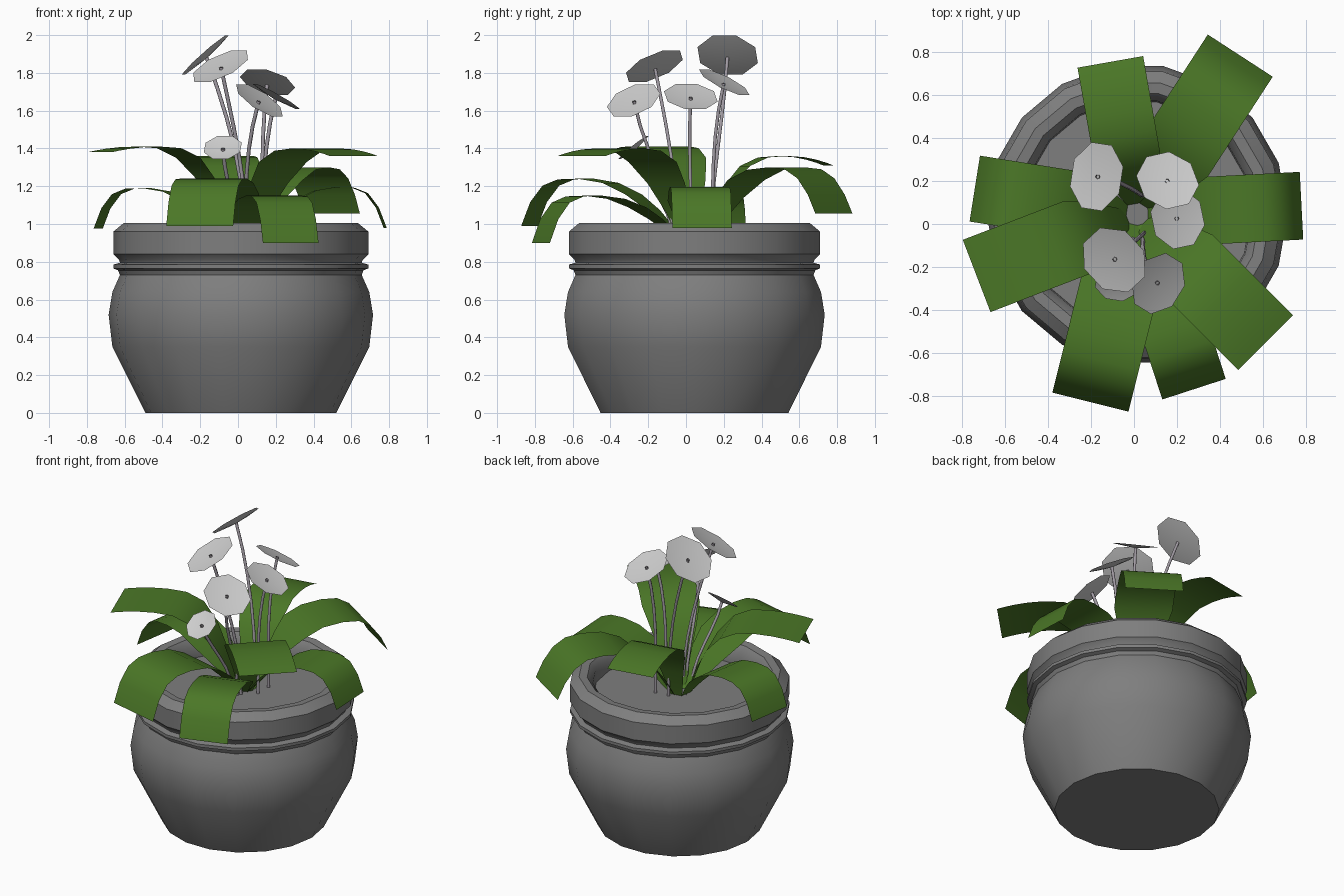
import bpy, bmesh, math
from mathutils import Vector

cube = bpy.data.objects.get("Cube")
if cube:
    bpy.data.objects.remove(cube, do_unlink=True)


def material(name, rgb):
    mat = bpy.data.materials.new(name)
    mat.use_nodes = True
    mat.diffuse_color = (*rgb, 1)
    mat.node_tree.nodes["Principled BSDF"].inputs["Base Color"].default_value = (*rgb, 1)
    return mat


clay = material("grey clay", (0.21, 0.21, 0.21))
green = material("leaf green", (0.07, 0.185, 0.02))
white = material("petal white", (0.62, 0.62, 0.62))
lilac = material("stem lilac grey", (0.36, 0.33, 0.37))

CENTRE = Vector((0.015, 0.045, 0))
SOIL = 0.88


def finish(name, bm, mat, angle=40):
    mesh = bpy.data.meshes.new(name)
    bm.to_mesh(mesh)
    bm.free()
    mesh.materials.append(mat)
    obj = bpy.data.objects.new(name, mesh)
    bpy.context.collection.objects.link(obj)
    bpy.ops.object.select_all(action="DESELECT")
    obj.select_set(True)
    bpy.context.view_layer.objects.active = obj
    bpy.ops.object.shade_smooth_by_angle(angle=math.radians(angle))
    return obj


def lathe(name, profile, sides, mat):
    """Spin a radius/height profile and cap both ends."""
    bm = bmesh.new()
    rings = []
    for r, z in profile:
        rings.append([bm.verts.new((r * math.cos(a), r * math.sin(a), z))
                      for a in (math.tau * i / sides for i in range(sides))])
    for low, high in zip(rings, rings[1:]):
        for i in range(sides):
            j = (i + 1) % sides
            bm.faces.new((low[i], low[j], high[j], high[i]))
    bm.faces.new(rings[0][::-1])
    bm.faces.new(rings[-1])
    obj = finish(name, bm, mat)
    obj.location = CENTRE
    return obj


# Pot: base, belly, thin band, thick rim, then the inside wall down to the soil
lathe("pot", [(0.505, 0), (0.68, 0.35), (0.70, 0.52), (0.68, 0.64), (0.64, 0.73),
              (0.65, 0.755), (0.675, 0.765), (0.675, 0.785), (0.64, 0.795),
              (0.645, 0.81), (0.675, 0.84), (0.675, 0.96), (0.62, 1.005),
              (0.57, 1.0), (0.535, 0.96), (0.53, SOIL)], 18, clay)


def leaf(name, angle, reach, width, top, tip, rise, fall):
    """Arching strip: climbs from the soil to its top, then droops to the tip."""
    start, crest = 0.05, reach * 0.66
    path = []
    for s in (0, 0.15, 0.32, 0.52, 0.75, 1):
        path.append((start + (crest - start) * s,
                     SOIL + (top - SOIL) * (1 - (1 - s) ** rise),
                     width * (0.25 + 0.75 * min(1, s / 0.45))))
    for t in (0.35, 0.62, 0.84, 1):
        path.append((crest + (reach - crest) * t, top - (top - tip) * t ** fall, width))
    a = math.radians(angle)
    out = Vector((math.cos(a), math.sin(a), 0))
    side = Vector((-math.sin(a), math.cos(a), 0))
    bm = bmesh.new()
    rows = []
    for r, z, w in path:
        mid = CENTRE + out * r + Vector((0, 0, z))
        rows.append((bm.verts.new(mid - side * w / 2), bm.verts.new(mid + side * w / 2)))
    for p, q in zip(rows, rows[1:]):
        bm.faces.new((p[0], q[0], q[1], p[1]))
    finish(name, bm, green, 60)


# Leaves: angle, reach, width, top height, tip height, rise and fall sharpness
LEAVES = {
    "back_leaf": (100, 0.72, 0.31, 1.36, 1.31, 3, 2),
    "back_left_leaf": (57, 0.88, 0.36, 1.30, 1.055, 2.5, 3),
    "left_leaf": (3, 0.765, 0.315, 1.195, 0.98, 2, 4),
    "front_left_leaf": (-45, 0.845, 0.36, 1.40, 1.36, 2.7, 2),
    "front_leaf": (-72, 0.855, 0.31, 1.15, 0.90, 2, 4),
    "front_right_leaf": (-104, 0.90, 0.365, 1.24, 0.99, 2, 4),
    "right_leaf": (-159, 0.80, 0.36, 1.41, 1.38, 3, 2),
    "back_right_leaf": (171, 0.765, 0.31, 1.19, 0.975, 2, 4),
}
for name, spec in LEAVES.items():
    leaf(name, *spec)


def blossom(name, centre, normal, radius):
    """Shallow eight-sided dish facing along its normal."""
    bm = bmesh.new()
    hub = bm.verts.new((0, 0, -0.012))
    rim = [bm.verts.new((radius * math.cos(a), radius * math.sin(a), 0.006))
           for a in (math.tau * (i + 0.5) / 8 for i in range(8))]
    for i in range(8):
        bm.faces.new((hub, rim[i], rim[(i + 1) % 8]))
    obj = finish(name, bm, white)
    obj.location = centre
    obj.rotation_mode = "QUATERNION"
    obj.rotation_quaternion = normal.to_track_quat("Z", "Y")


def stem(name, foot, head, normal):
    """Thin curved tube from the soil to the back of a blossom."""
    curve = bpy.data.curves.new(name, "CURVE")
    curve.dimensions = "3D"
    curve.bevel_depth = 0.01
    curve.bevel_resolution = 1
    curve.resolution_u = 6
    spline = curve.splines.new("BEZIER")
    spline.bezier_points.add(1)
    pull = (head - foot).length * 0.35
    ends = ((foot, Vector((0, 0, 1))), (head, (normal + Vector((0, 0, 1))).normalized()))
    for point, (co, way) in zip(spline.bezier_points, ends):
        point.co = co
        point.handle_left = co - way * pull
        point.handle_right = co + way * pull
    curve.materials.append(lilac)
    bpy.context.collection.objects.link(bpy.data.objects.new(name, curve))


# Flowers: blossom centre, facing direction, radius, stem foot
FLOWERS = [
    ((-0.17, 0.22, 1.89), (-0.66, 0.1, 0.75), 0.167, (0.04, 0.13)),
    ((-0.09, -0.165, 1.83), (-0.39, -0.36, 0.84), 0.167, (0.05, -0.04)),
    ((0.155, 0.20, 1.745), (0.23, 0.43, 0.87), 0.15, (0.13, 0.14)),
    ((0.20, 0.025, 1.67), (0.48, 0.1, 0.86), 0.146, (0.13, 0.03)),
    ((0.11, -0.275, 1.65), (0.52, -0.32, 0.79), 0.15, (0.04, -0.06)),
    ((-0.08, -0.275, 1.40), (-0.1, -0.62, 0.77), 0.105, (0.0, -0.06)),
]
for n, (centre, facing, radius, foot) in enumerate(FLOWERS, 1):
    centre, facing = Vector(centre), Vector(facing).normalized()
    blossom(f"blossom_{n}", centre, facing, radius)
    stem(f"stem_{n}", Vector((*foot, SOIL)), centre, facing)
